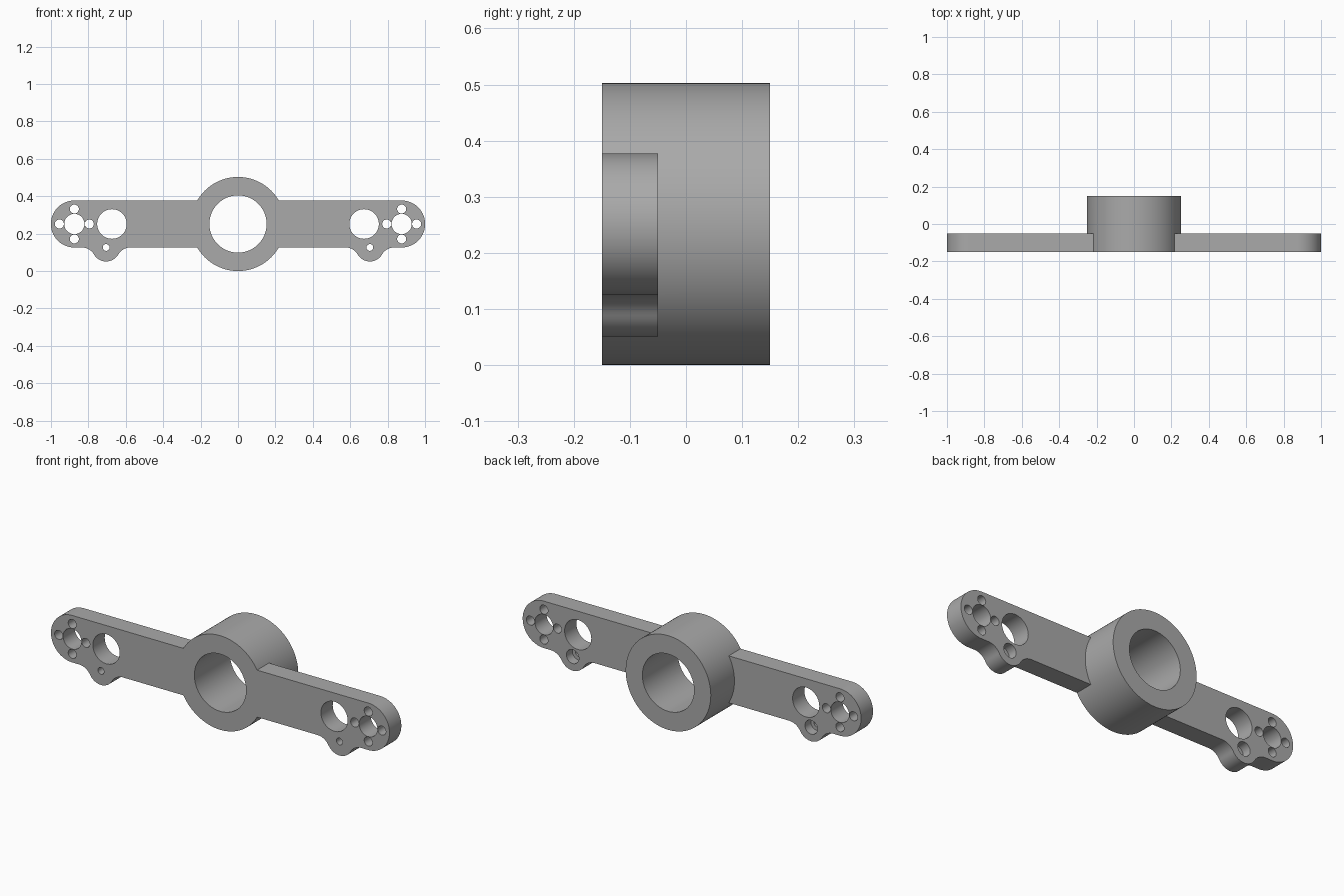
import bpy, bmesh
from math import cos, sin, pi, atan2

if "Cube" in bpy.data.objects:
    bpy.data.objects.remove(bpy.data.objects["Cube"], do_unlink=True)

MID = 0.2515            # height of the hub axis
HALF = 0.1255           # half height of the arm
FRONT, ARM_BACK, BACK = -0.15, -0.05, 0.15
END_X = 0.875           # centre of the rounded arm end
LUG_X, LUG_R = 0.705, 0.075

grey = bpy.data.materials.new("plain grey")
grey.use_nodes = True
colour = (0.4, 0.4, 0.4, 1)
grey.diffuse_color = colour
grey.node_tree.nodes["Principled BSDF"].inputs["Base Color"].default_value = colour


def arc(cx, cz, r, a0, a1, n):
    return [(cx + r * cos(a0 + (a1 - a0) * i / n),
             cz + r * sin(a0 + (a1 - a0) * i / n)) for i in range(n + 1)]


def prism(name, outline, y0, y1):
    """Extrude an x-z outline between two depths."""
    bm = bmesh.new()
    face = bm.faces.new([bm.verts.new((x, y0, z)) for x, z in outline])
    grown = bmesh.ops.extrude_face_region(bm, geom=[face])["geom"]
    bmesh.ops.translate(bm, vec=(0, y1 - y0, 0),
                        verts=[v for v in grown if isinstance(v, bmesh.types.BMVert)])
    bmesh.ops.recalc_face_normals(bm, faces=bm.faces[:])
    mesh = bpy.data.meshes.new(name)
    bm.to_mesh(mesh)
    bm.free()
    mesh.materials.append(grey)
    obj = bpy.data.objects.new(name, mesh)
    bpy.context.collection.objects.link(obj)
    return obj


def cylinder(name, x, z, r, y0, y1, n):
    return prism(name, arc(x, z, r, 0, 2 * pi, n)[:-1], y0, y1)


def combine(target, tool, operation):
    tool.hide_render = True
    mod = target.modifiers.new(operation.lower(), 'BOOLEAN')
    mod.operation, mod.object, mod.solver = operation, tool, 'EXACT'
    bpy.context.view_layer.objects.active = target
    bpy.ops.object.modifier_apply(modifier=mod.name)
    bpy.data.objects.remove(tool, do_unlink=True)


def arm_outline(side):
    low = MID - HALF
    reach = 0.13                                    # lug centre to fillet centre
    fillet = (reach ** 2 - LUG_R ** 2) / (2 * LUG_R)
    tilt = atan2(fillet, reach)
    pts = [(0.2, MID + HALF), (0.2, low)]
    pts += arc(LUG_X - reach, low - fillet, fillet, pi / 2, tilt, 12)
    pts += arc(LUG_X, low, LUG_R, pi + tilt, 2 * pi - tilt, 24)[1:]
    pts += arc(LUG_X + reach, low - fillet, fillet, pi - tilt, pi / 2, 12)[1:]
    pts += arc(END_X, MID, HALF, -pi / 2, pi / 2, 40)
    return [(side * x, z) for x, z in pts]


# Hub with an arm on each side
body = cylinder("hub_with_arms", 0, MID, MID, FRONT, BACK, 128)
for side in (-1, 1):
    combine(body, prism("arm", arm_outline(side), FRONT, ARM_BACK), 'UNION')

# Hub bore
combine(body, cylinder("bore", 0, MID, 0.153, -0.3, 0.3, 96), 'DIFFERENCE')

# Arm holes: pivot, ring of four screws, lightening hole, lug screw and its recess
holes = [(END_X, MID, 0.054, -0.3), (0.674, MID, 0.079, -0.3),
         (LUG_X, MID - HALF, 0.018, -0.3), (LUG_X, MID - HALF, 0.037, -0.1)]
holes += [(END_X + 0.08 * cos(k * pi / 2), MID + 0.08 * sin(k * pi / 2), 0.024, -0.3)
          for k in range(4)]
for side in (-1, 1):
    for x, z, r, start in holes:
        combine(body, cylinder("hole", side * x, z, r, start, 0.0, 48), 'DIFFERENCE')

bpy.ops.object.select_all(action='DESELECT')
body.select_set(True)
bpy.context.view_layer.objects.active = body
bpy.ops.object.shade_smooth_by_angle()
